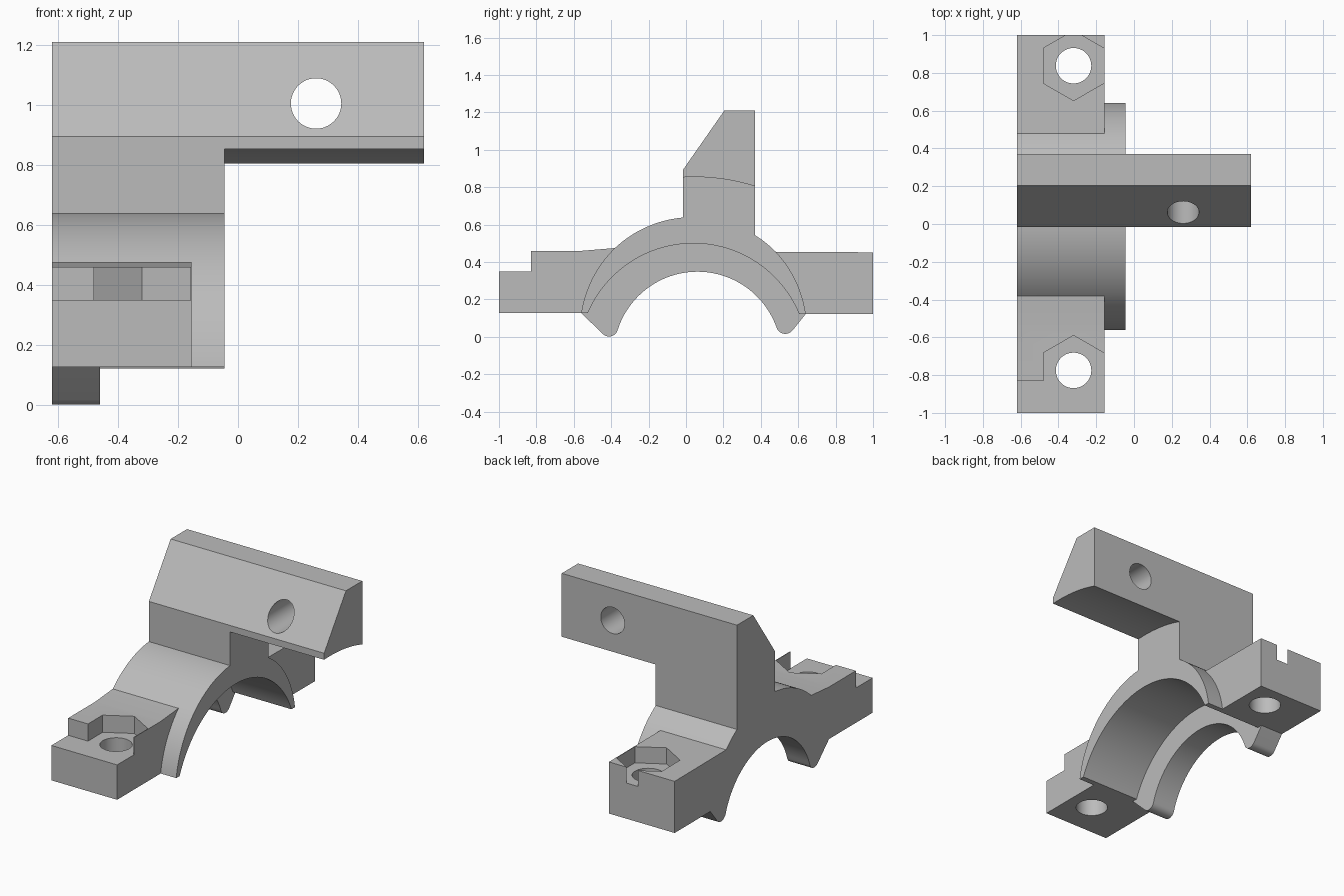
import bpy, bmesh
from math import sin, cos, pi, atan2, hypot, radians

old = bpy.data.objects.get("Cube")
if old:
    bpy.data.objects.remove(old)

grey = bpy.data.materials.new("mid grey")
grey.use_nodes = True
COLOUR = (0.5, 0.5, 0.5, 1)
grey.diffuse_color = COLOUR
grey.node_tree.nodes["Principled BSDF"].inputs["Base Color"].default_value = COLOUR


def arc(centre, start, end, steps, clockwise=True):
    """Arc about centre, from start to end, easing between their radii."""
    cy, cz = centre
    a = atan2(start[1] - cz, start[0] - cy)
    b = atan2(end[1] - cz, end[0] - cy)
    if clockwise and b > a:
        b -= 2 * pi
    if not clockwise and b < a:
        b += 2 * pi
    ra = hypot(start[0] - cy, start[1] - cz)
    rb = hypot(end[0] - cy, end[1] - cz)
    pts = []
    for i in range(steps + 1):
        t = i / steps
        r, w = ra + (rb - ra) * t, a + (b - a) * t
        pts.append((cy + r * cos(w), cz + r * sin(w)))
    return pts


def circle(u, v, r, sides, turn=0.0):
    return [(u + r * cos(turn + 2 * pi * i / sides), v + r * sin(turn + 2 * pi * i / sides))
            for i in range(sides)]


def prism(name, pts, axis, lo, hi):
    """Extrude a flat outline along one axis."""
    place = {"x": lambda p, d: (d, p[0], p[1]),
             "y": lambda p, d: (p[0], d, p[1]),
             "z": lambda p, d: (p[0], p[1], d)}[axis]
    bm = bmesh.new()
    face = bm.faces.new([bm.verts.new(place(p, lo)) for p in pts])
    out = bmesh.ops.extrude_face_region(bm, geom=[face])
    shift = place((0, 0), hi - lo)
    bmesh.ops.translate(bm, vec=shift, verts=[g for g in out["geom"] if isinstance(g, bmesh.types.BMVert)])
    bmesh.ops.recalc_face_normals(bm, faces=bm.faces)
    mesh = bpy.data.meshes.new(name)
    bm.to_mesh(mesh)
    bm.free()
    mesh.materials.append(grey)
    obj = bpy.data.objects.new(name, mesh)
    bpy.context.collection.objects.link(obj)
    return obj


# Key points of the side outline (y, z)
OUTER, BORE, LIP = (0.04, 0.033), (0.04, -0.113), (0.06, -0.10)
front_foot, back_foot = (-0.56, 0.127), (0.64, 0.122)
front_join, back_join = (-0.38, 0.475), (0.48, 0.455)
LEFT, RIGHT = -0.62, 0.62

# Whole side outline: ear, ring, post, clamp bar, ear, lip
outline = [(-1, 0.127), (-1, 0.46), (-0.56, 0.46)]
outline += arc(OUTER, front_join, (-0.015, 0.638), 20)
outline += [(-0.015, 0.895), (0.205, 1.21), (0.37, 1.21)]
outline += arc(OUTER, (0.37, 0.543), back_join, 8)
outline += [(1, 0.452), (1, 0.122), back_foot]
outline += arc((0.53, 0.066), (0.57, 0.035), (0.486, 0.045), 10)
outline += arc(LIP, (0.486, 0.045), (-0.366, 0.035), 48, clockwise=False)[1:]
outline += arc((-0.41, 0.05), (-0.366, 0.035), (-0.447, 0.018), 10)[1:]
outline += [front_foot]
body = prism("clamp_bracket", outline, "x", LEFT, RIGHT)

# Space below the overhanging bar
bar_cut = arc((0.045, -0.225), (-0.1, 0.845), (0.45, 0.776), 20) + [(1.2, 0.7), (1.2, -0.2), (-1.2, -0.2), (-1.2, 0.7)]
cutters = [prism("bar_cutter", bar_cut, "x", -0.045, 0.8)]

# Trim the ears so the ring stands proud beside them
front_trim = arc(OUTER, front_foot, front_join, 24) + [(-0.38, 0.6), (-1.2, 0.6), (-1.2, -0.2), (-0.56, -0.2)]
back_trim = arc(OUTER, back_join, back_foot, 24) + [(0.64, -0.2), (1.2, -0.2), (1.2, 0.6), (0.48, 0.6)]
cutters += [prism("ear_trim_cutter", p, "x", -0.155, 0.8) for p in (front_trim, back_trim)]

# Large bore, leaving the lip at one end
bore = arc(BORE, (-0.525, 0.127), (0.605, 0.122), 56)
bore += [back_foot, (0.66, -0.2), (-0.58, -0.2), front_foot]
cutters.append(prism("bore_cutter", bore, "x", -0.46, 0.8))

# Nut pockets: the front one opens into a step, the back one is a hexagon
BOLT_X, FLOOR, NUT = -0.32, 0.35, 0.185
front_y, back_y, step_y = -0.775, 0.838, -0.83
flat = NUT * cos(radians(30))
step = [(-0.8, -1.2), (-0.8, step_y), (BOLT_X - flat, step_y), (BOLT_X - flat, front_y + NUT / 2),
        (BOLT_X, front_y + NUT), (BOLT_X + flat, front_y + NUT / 2), (BOLT_X + flat, step_y),
        (0, step_y), (0, -1.2)]
cutters.append(prism("front_pocket_cutter", step, "z", FLOOR, 0.6))
cutters.append(prism("back_pocket_cutter", circle(BOLT_X, back_y, NUT, 6, pi / 2), "z", FLOOR, 0.6))

# Bolt holes and the cross hole in the bar
for y in (front_y, back_y):
    cutters.append(prism("bolt_hole_cutter", circle(BOLT_X, y, 0.094, 48), "z", -0.2, 0.7))
cutters.append(prism("bar_hole_cutter", circle(0.26, 1.005, 0.084, 48), "y", -0.3, 0.6))

# Cut, then bake the result and drop the cutters
for c in cutters:
    c.hide_render = True
    mod = body.modifiers.new(c.name, "BOOLEAN")
    mod.operation, mod.solver, mod.object = "DIFFERENCE", "EXACT", c
deps = bpy.context.evaluated_depsgraph_get()
baked = bpy.data.meshes.new_from_object(body.evaluated_get(deps))
body.modifiers.clear()
body.data = baked
for c in cutters:
    bpy.data.objects.remove(c)

bpy.ops.object.select_all(action="DESELECT")
body.select_set(True)
bpy.context.view_layer.objects.active = body
bpy.ops.object.shade_smooth_by_angle(angle=radians(25))
